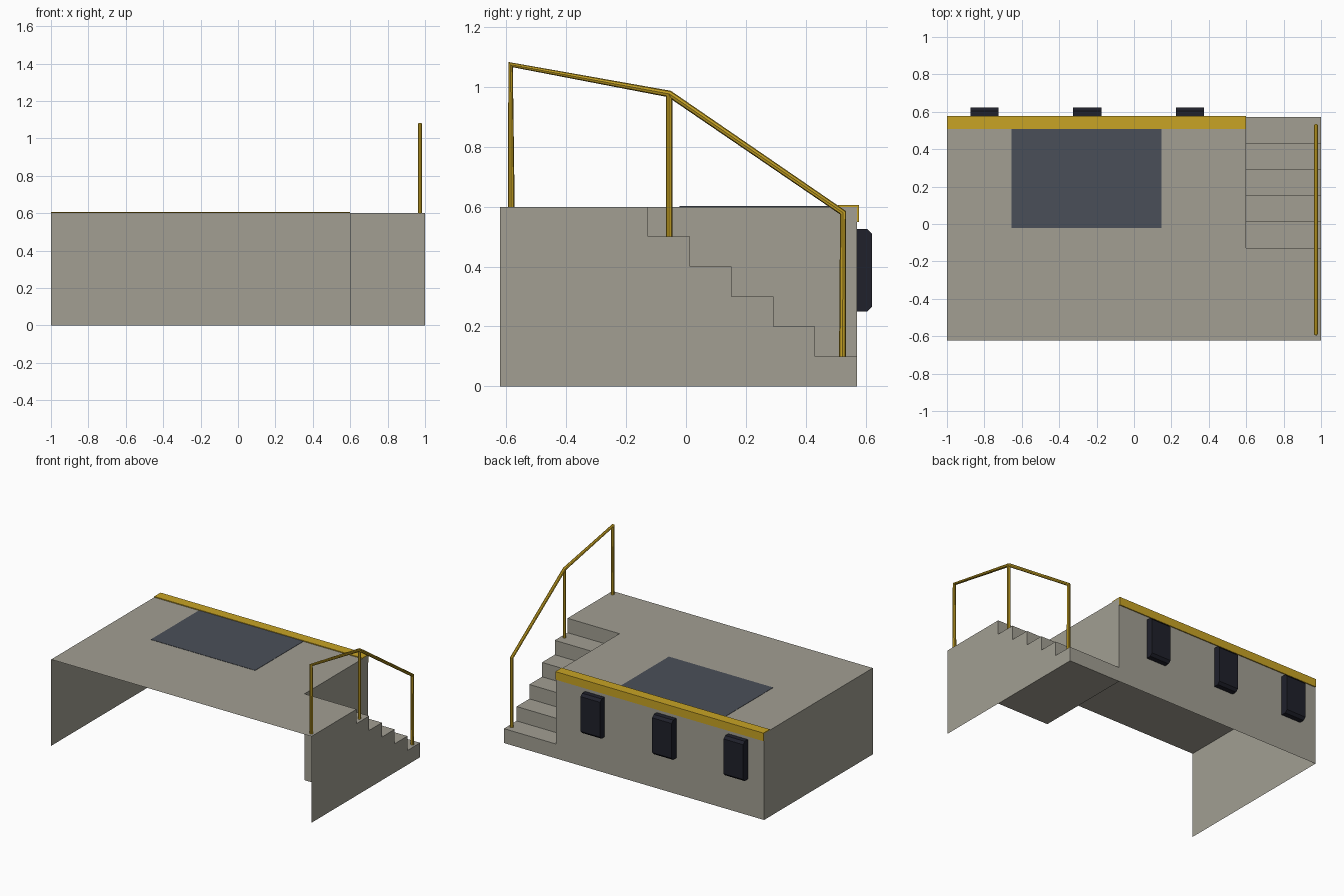
import bpy, bmesh

if "Cube" in bpy.data.objects:
    bpy.data.objects.remove(bpy.data.objects["Cube"])

FRONT, BACK, H = -0.622, 0.571, 0.6
SX = 0.6            # inner side of the stairs
SY = -0.127         # top of the stairs
STEPS = 5
RUN = (BACK - SY) / STEPS


def material(name, rgb):
    m = bpy.data.materials.new(name)
    m.diffuse_color = (*rgb, 1)
    m.use_nodes = True
    m.node_tree.nodes["Principled BSDF"].inputs["Base Color"].default_value = m.diffuse_color
    return m


concrete = material("concrete grey", (0.36, 0.345, 0.29))
yellow = material("safety yellow", (0.58, 0.37, 0.018))
slate = material("slate steel", (0.068, 0.078, 0.098))
rubber = material("black rubber", (0.014, 0.015, 0.024))


def mesh_object(name, faces, mat):
    """Build a mesh from a list of faces, each a list of points."""
    bm = bmesh.new()
    for pts in faces:
        bm.faces.new([bm.verts.new(p) for p in pts])
    bmesh.ops.remove_doubles(bm, verts=bm.verts, dist=1e-5)
    me = bpy.data.meshes.new(name)
    bm.to_mesh(me)
    bm.free()
    me.materials.append(mat)
    ob = bpy.data.objects.new(name, me)
    bpy.context.collection.objects.link(ob)
    return ob


def extrude_x(name, profile, x0, x1, mat):
    """Closed solid from a (y, z) profile, counter-clockwise seen from +x."""
    a = [(x0, y, z) for y, z in profile]
    b = [(x1, y, z) for y, z in profile]
    n = len(profile)
    sides = [[a[i], a[(i + 1) % n], b[(i + 1) % n], b[i]] for i in range(n)]
    return mesh_object(name, [a[::-1], b] + sides, mat)


# Platform shell: L-shaped deck, left, back and stairwell walls, open front and base
mesh_object("platform", [
    [(-1, FRONT, H), (1, FRONT, H), (1, SY, H), (SX, SY, H), (SX, BACK, H), (-1, BACK, H)],
    [(-1, FRONT, 0), (-1, FRONT, H), (-1, BACK, H), (-1, BACK, 0)],
    [(SX, BACK, 0), (-1, BACK, 0), (-1, BACK, H), (SX, BACK, H)],
    [(SX, SY, 0), (SX, BACK, 0), (SX, BACK, H), (SX, SY, H)],
], concrete)

# Stairs: risers and treads going down to the back, plus the stepped right wall
faces, outline = [], [(1, SY, H)]
for i in range(STEPS):
    y0, y1 = SY + i * RUN, SY + (i + 1) * RUN
    z1, z0 = H - 0.1 * i, H - 0.1 * (i + 1)
    faces.append([(1, y0, z0), (SX, y0, z0), (SX, y0, z1), (1, y0, z1)])
    faces.append([(SX, y0, z0), (1, y0, z0), (1, y1, z0), (SX, y1, z0)])
    outline += [(1, y0, z0), (1, y1, z0)]
faces += [
    [(1, BACK, 0), (SX, BACK, 0), (SX, BACK, 0.1), (1, BACK, 0.1)],
    [(SX, SY, 0), (1, SY, 0), (1, SY, 0.5), (SX, SY, 0.5)],
    [(SX, SY, 0), (SX, BACK, 0), (1, BACK, 0), (1, SY, 0)],
    [(1, FRONT, H), (1, FRONT, 0), (1, BACK, 0)] + outline[::-1],
]
mesh_object("stairs", faces, concrete)

# Yellow angle strip along the back edge
extrude_x("edge_strip", [
    (0.508, H), (BACK, H), (BACK, 0.55), (0.578, 0.55), (0.578, 0.606), (0.508, 0.606),
], -1, SX, yellow)

# Leveller plate set in the deck
extrude_x("leveller_plate", [
    (-0.022, H), (0.508, H), (0.508, H + 0.002), (-0.022, H + 0.002),
], -0.655, 0.147, slate)

# Rubber bumpers with chamfered outer edges
for i, x in enumerate((-0.80, -0.25, 0.30)):
    extrude_x(f"bumper_{i + 1}", [
        (BACK, 0.25), (0.605, 0.25), (0.622, 0.267), (0.622, 0.509), (0.605, 0.526), (BACK, 0.526),
    ], x - 0.075, x + 0.075, rubber)


def tube(name, points, radius):
    cu = bpy.data.curves.new(name, "CURVE")
    cu.dimensions = "3D"
    cu.bevel_depth = radius
    cu.bevel_resolution = 2
    cu.use_fill_caps = True
    sp = cu.splines.new("POLY")
    sp.points.add(len(points) - 1)
    for p, (y, z) in zip(sp.points, points):
        p.co = (0.973, y, z, 1)
    cu.materials.append(yellow)
    ob = bpy.data.objects.new(name, cu)
    bpy.context.collection.objects.link(ob)
    bpy.ops.object.select_all(action="DESELECT")
    ob.select_set(True)
    bpy.context.view_layer.objects.active = ob
    bpy.ops.object.convert(target="MESH")
    bpy.ops.object.shade_smooth_by_angle()


# Handrail in one bent tube, with a middle post
tube("handrail", [(-0.584, H), (-0.586, 1.075), (-0.055, 0.977), (0.525, 0.58), (0.523, 0.1)], 0.0115)
tube("middle_post", [(-0.056, 0.5), (-0.056, 0.977)], 0.0105)
